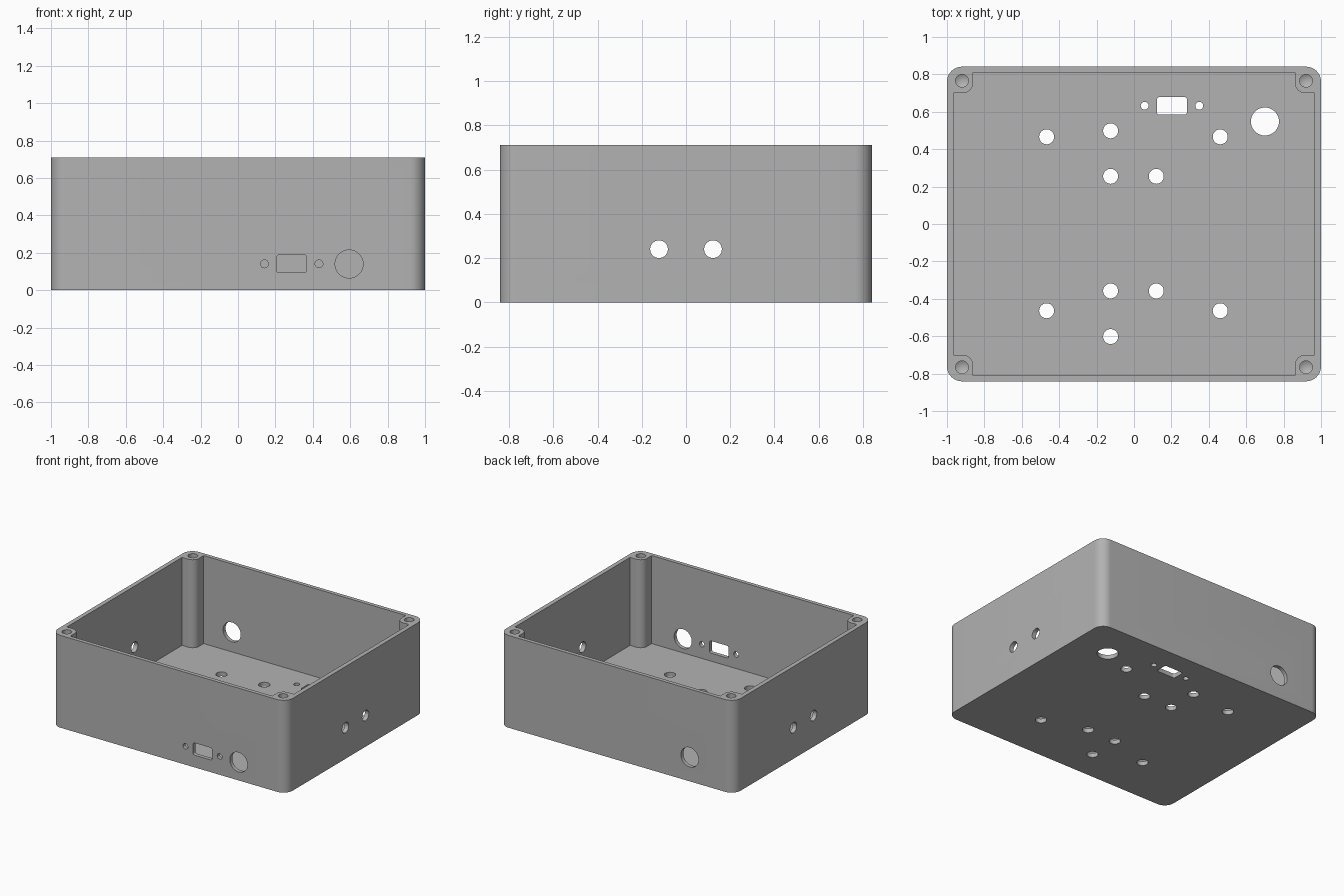
import bpy, bmesh
from math import sin, cos, radians, pi
from mathutils import Matrix

if "Cube" in bpy.data.objects:
    bpy.data.objects.remove(bpy.data.objects["Cube"])

W, D, H = 1.0, 0.841, 0.71       # half width, half depth, height
IW, ID, FLOOR = 0.966, 0.811, 0.033  # cavity half sizes and floor thickness
PX, PY = 0.86, 0.70              # inner corner of the screw posts

grey = bpy.data.materials.new("grey plastic")
grey.diffuse_color = (0.448, 0.448, 0.448, 1)
grey.use_nodes = True
grey.node_tree.nodes["Principled BSDF"].inputs["Base Color"].default_value = grey.diffuse_color


def arc(cx, cy, r, a0, a1, n=12):
    return [(cx + r * cos(radians(a0 + (a1 - a0) * i / n)),
             cy + r * sin(radians(a0 + (a1 - a0) * i / n))) for i in range(n + 1)]


def mirror4(q):
    """Close a first-quadrant outline by mirroring it into the other three."""
    left = [(-x, y) for x, y in reversed(q)]
    return q + left + [(-x, -y) for x, y in q] + [(x, -y) for x, y in reversed(q)]


def rounded(w, d, r, n=12):
    return mirror4(arc(w - r, d - r, r, 0, 90, n))


def prism(bm, pts, z0, z1, mat=Matrix()):
    n = len(pts)
    lo = [bm.verts.new(mat @ Matrix.Translation((x, y, z0)).translation) for x, y in pts]
    hi = [bm.verts.new(mat @ Matrix.Translation((x, y, z1)).translation) for x, y in pts]
    bm.faces.new(lo[::-1])
    bm.faces.new(hi)
    for i in range(n):
        j = (i + 1) % n
        bm.faces.new((lo[i], lo[j], hi[j], hi[i]))


def to_object(bm, name):
    bmesh.ops.recalc_face_normals(bm, faces=bm.faces)
    me = bpy.data.meshes.new(name)
    bm.to_mesh(me)
    bm.free()
    me.materials.append(grey)
    ob = bpy.data.objects.new(name, me)
    bpy.context.collection.objects.link(ob)
    return ob


# Enclosure body
bm = bmesh.new()
prism(bm, rounded(W, D, 0.08), 0, H)
box = to_object(bm, "enclosure")

# Cavity, notched around the four rounded screw posts
bm = bmesh.new()
r = 0.055
prism(bm, mirror4([(IW, PY)] + arc(PX + r, PY + r, r, 270, 180) + [(PX, ID)]), FLOOR, H + 0.1)
cavity = to_object(bm, "cavity_cutter")

# All openings
bm = bmesh.new()


def hole(x, y, z, r, axis="Z"):
    rot = {"Z": Matrix(), "X": Matrix.Rotation(pi / 2, 4, "Y"),
           "Y": Matrix.Rotation(pi / 2, 4, "X")}[axis]
    prism(bm, arc(0, 0, r, 0, 350, 35), -0.06, 0.06, Matrix.Translation((x, y, z)) @ rot)


def port(x, y, z, axis="Z"):
    """Rectangular connector slot with a fixing hole at each side."""
    rot = Matrix.Rotation(pi / 2, 4, "X") if axis == "Y" else Matrix()
    prism(bm, rounded(0.08, 0.047, 0.012, 4), -0.06, 0.06, Matrix.Translation((x, y, z)) @ rot)
    for s in (-1, 1):
        hole(x + s * 0.146, y, z, 0.021, axis)


# Floor: mounting holes, connector slot and cable hole
for x, y in [(-0.467, 0.466), (0.461, 0.466), (-0.467, -0.464), (0.461, -0.464),
             (-0.125, 0.498), (-0.125, 0.255), (0.119, 0.255),
             (-0.125, -0.358), (0.119, -0.358), (-0.125, -0.602)]:
    hole(x, y, 0, 0.04)
port(0.203, 0.632, 0)
hole(0.70, 0.548, 0, 0.075)

# Walls: front connector, front and back cable holes, paired side holes
port(0.287, -D, 0.141, "Y")
hole(0.594, -D, 0.14, 0.075, "Y")
hole(-0.62, D, 0.185, 0.075, "Y")
for sx in (-1, 1):
    for sy in (-1, 1):
        hole(sx * W, sy * 0.122, 0.24, 0.04, "X")

# Blind screw holes with drill-point bottoms
for sx in (-1, 1):
    for sy in (-1, 1):
        at = Matrix.Translation((sx * 0.92, sy * 0.766, 0))
        bmesh.ops.create_cone(bm, segments=32, cap_ends=True, radius1=0.034, radius2=0.034,
                              depth=0.4, matrix=at @ Matrix.Translation((0, 0, H - 0.1)))
        bm.verts.ensure_lookup_table()
        bottom = [v for v in bm.verts[-64:] if v.co.z < H - 0.2]
        cap = next(f for f in bottom[0].link_faces if len(f.verts) == 32)
        tip = bmesh.ops.poke(bm, faces=[cap])["verts"][0]
        tip.co.z -= 0.02
holes = to_object(bm, "hole_cutter")

# Cut the body, then drop the cutters
bpy.context.view_layer.objects.active = box
box.select_set(True)
for cutter in (cavity, holes):
    cutter.hide_render = True
    mod = box.modifiers.new(cutter.name, "BOOLEAN")
    mod.operation = "DIFFERENCE"
    mod.solver = "EXACT"
    mod.object = cutter
    bpy.ops.object.modifier_apply(modifier=mod.name)
    bpy.data.objects.remove(cutter)
bpy.ops.object.shade_smooth_by_angle(angle=radians(30))
